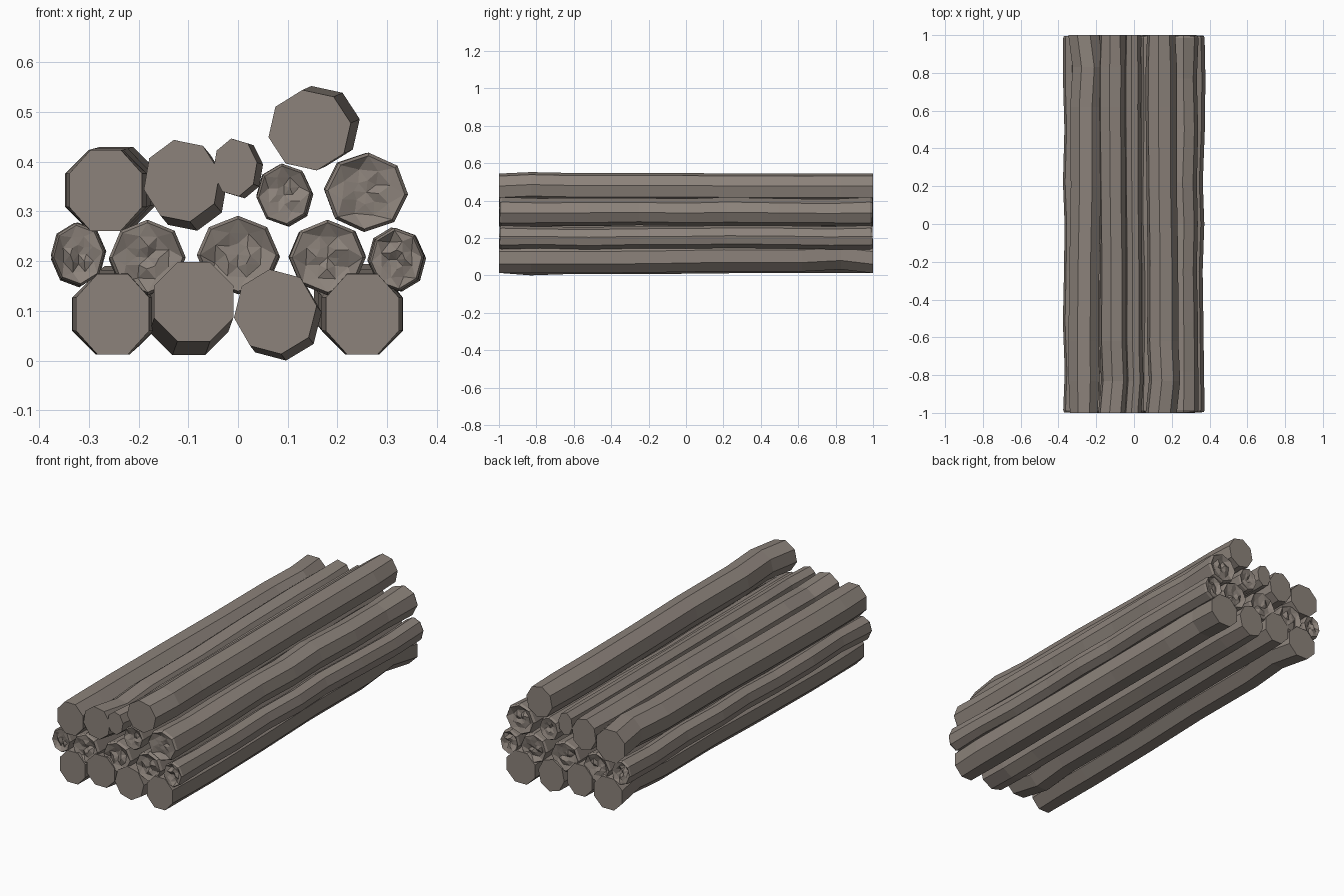
import bpy, bmesh, math, random

if "Cube" in bpy.data.objects:
    bpy.data.objects.remove(bpy.data.objects["Cube"])

random.seed(7)

# Weathered wood, the single colour of the pile
wood = bpy.data.materials.new("weathered_wood")
wood.diffuse_color = (0.262, 0.225, 0.197, 1)
wood.use_nodes = True
wood.node_tree.nodes["Principled BSDF"].inputs["Base Color"].default_value = wood.diffuse_color

SIDES = 8


def add_ring(bm, cx, cz, y, rx, rz, rot, jitter=0.0):
    """One eight-sided ring of vertices facing along y."""
    ring = []
    for i in range(SIDES):
        a = math.radians(rot) + math.tau * i / SIDES
        ring.append(bm.verts.new((cx + rx * math.cos(a),
                                  y + random.uniform(-jitter, jitter),
                                  cz + rz * math.sin(a))))
    return ring


def bridge(bm, a, b):
    for i in range(SIDES):
        j = (i + 1) % SIDES
        bm.faces.new((a[i], a[j], b[j], b[i]))


def finish(bm, name):
    bmesh.ops.recalc_face_normals(bm, faces=bm.faces[:])
    mesh = bpy.data.meshes.new(name)
    bm.to_mesh(mesh)
    bm.free()
    mesh.materials.append(wood)
    obj = bpy.data.objects.new(name, mesh)
    bpy.context.collection.objects.link(obj)


def kinked_log(name, x, z, rx, rz, rot, dx, dz, end):
    """Sawn log with flat ends and a kink near one end (-1 front, 1 back)."""
    bm = bmesh.new()
    # distance from the middle, share of kink offset, width factor
    stations = [(1, 0, 1), (.83, 1, 1), (.62, .45, 1), (.2, .5, .98),
                (-.2, .15, .97), (-.62, .0, 1), (-.83, .05, 1), (-1, 0, .9)]
    rings = [add_ring(bm, x + dx * k, z + dz * k, y * end, rx * w, rz, rot)
             for y, k, w in stations]
    for a, b in zip(rings, rings[1:]):
        bridge(bm, a, b)
    bm.faces.new(rings[0])
    bm.faces.new(rings[-1])
    finish(bm, name)


def rough_log(name, x, z, rx, rz, rot):
    """Wavy log with chamfered rims and rough, broken ends."""
    bm = bmesh.new()
    rings = []
    for y in (-.985, -.78, -.52, -.25, 0, .22, .5, .77, .985):
        inner = abs(y) < .9
        ox = random.uniform(-.007, .007) if inner else 0
        oz = random.uniform(-.005, .005) if inner else 0
        w = random.uniform(.9, .97) if inner else 1
        rings.append(add_ring(bm, x + ox, z + oz, y, rx * w, rz * w, rot))
    for a, b in zip(rings, rings[1:]):
        bridge(bm, a, b)
    # twisted rings and a sunken centre make the splintered cap
    for end, rim in ((-1, rings[0]), (1, rings[-1])):
        prev = rim
        for s, turn, depth, jit in ((.92, 0, .996, .003), (.6, 20, .986, .01),
                                    (.3, 42, .988, .008)):
            nxt = add_ring(bm, x, z, depth * end, rx * s, rz * s, rot + turn, jit)
            if s > .9:
                bridge(bm, prev, nxt)
            else:
                for i in range(SIDES):
                    j = (i + 1) % SIDES
                    bm.faces.new((prev[i], prev[j], nxt[i]))
                    bm.faces.new((prev[j], nxt[j], nxt[i]))
            prev = nxt
        mid = bm.verts.new((x, .982 * end, z))
        for i in range(SIDES):
            bm.faces.new((prev[i], prev[(i + 1) % SIDES], mid))
    finish(bm, name)


# Sawn logs: name, centre x/z, radii, rotation, kink x/z, kinked end
for spec in (
    ("bottom_log_1", -.252, .095, .088, .088, 22.5, .018, .016, 1),
    ("bottom_log_2", -.089, .120, .086, .086, 22.5, -.010, -.028, -1),
    ("bottom_log_3", .075, .100, .084, .086, 8, .010, -.013, -1),
    ("bottom_log_4", .250, .095, .088, .088, 22.5, -.016, .020, 1),
    ("third_row_log_1", -.266, .344, .088, .088, 22.5, .022, .006, 1),
    ("third_row_log_2", -.113, .363, .078, .084, 12, .015, -.018, -1),
    ("third_row_log_small", -.006, .390, .045, .059, 10, .012, -.004, -1),
    ("top_log", .144, .465, .084, .082, 10, .018, .008, -1),
):
    kinked_log(*spec)

# Rough logs: name, centre x/z, radii, rotation
for spec in (
    ("second_row_log_1", -.321, .215, .054, .064, 5),
    ("second_row_log_2", -.182, .209, .077, .076, 0),
    ("second_row_log_3", 0.0, .214, .083, .079, 0),
    ("second_row_log_4", .180, .209, .077, .076, 0),
    ("second_row_log_5", .319, .205, .055, .064, 5),
    ("third_row_log_3", .093, .335, .056, .063, 5),
    ("third_row_log_4", .258, .340, .084, .080, -3),
):
    rough_log(*spec)

# Settle the pile on the ground
low = min(v.co.z for o in bpy.data.objects for v in o.data.vertices)
for o in bpy.data.objects:
    for v in o.data.vertices:
        v.co.z -= low
